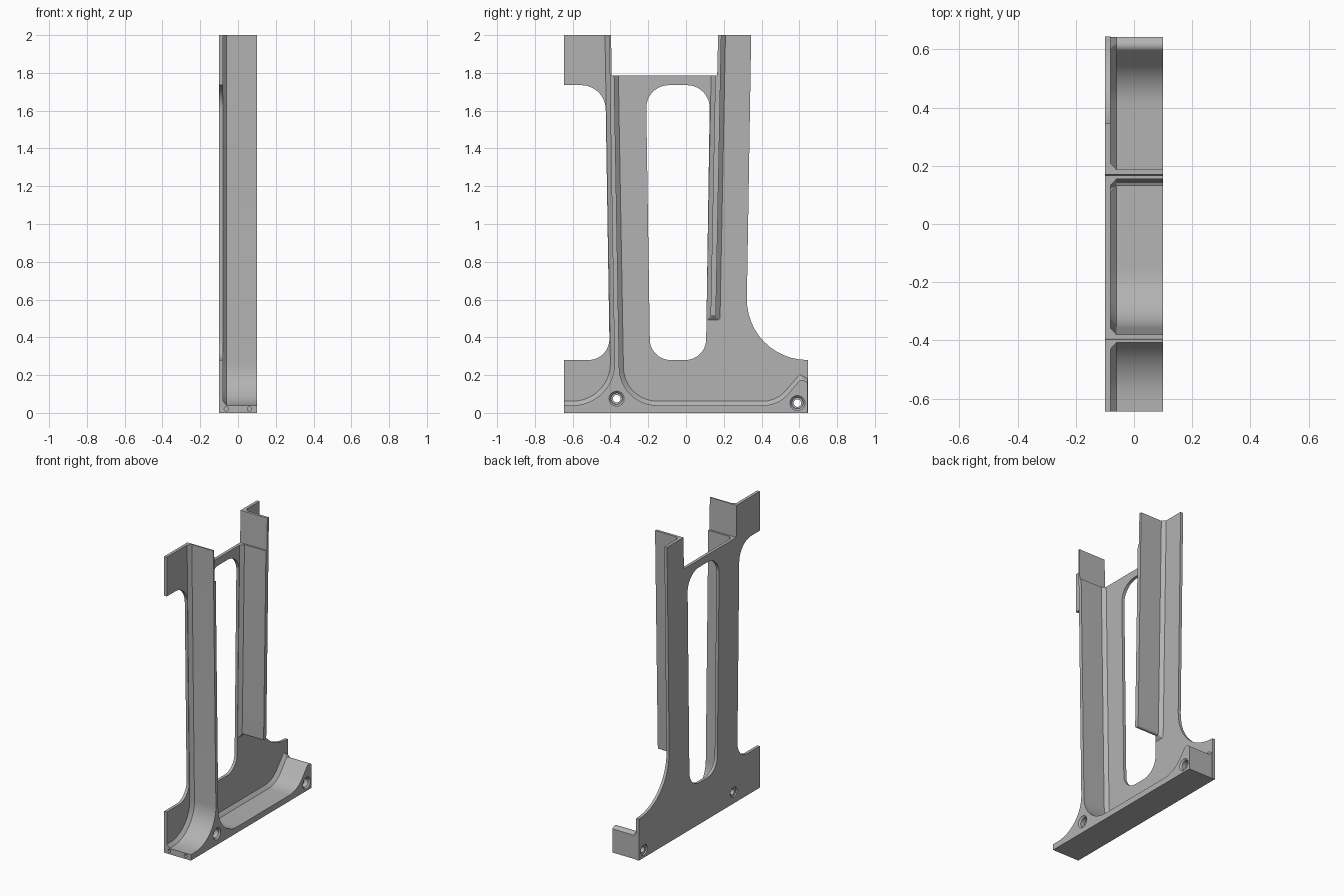
import bpy, bmesh, math
from mathutils import Vector

cube = bpy.data.objects.get("Cube")
if cube:
    bpy.data.objects.remove(cube, do_unlink=True)

grey = bpy.data.materials.new("plain grey")
grey.use_nodes = True
colour = (0.45, 0.45, 0.45, 1)
grey.diffuse_color = colour
grey.node_tree.nodes["Principled BSDF"].inputs["Base Color"].default_value = colour

BACK, SKIN, NECK, FACE = -0.1, -0.08, -0.06, 0.1
STEPS = 12


def rounded(corners):
    """Turn (y, z, radius) corners into an outline with true arcs."""
    pts = []
    for i, (y, z, r) in enumerate(corners):
        c = Vector((0, y, z))
        if not r:
            pts.append(c)
            continue
        a = (Vector((0, *corners[i - 1][:2])) - c).normalized()
        b = (Vector((0, *corners[(i + 1) % len(corners)][:2])) - c).normalized()
        half = a.angle(b) / 2
        centre = c + (a + b).normalized() * r / math.sin(half)
        reach = r / math.tan(half)
        start, end = (c + a * reach - centre).normalized(), (c + b * reach - centre).normalized()
        pts += [centre + start.slerp(end, k / STEPS) * r for k in range(STEPS + 1)]
    return pts


def loft(name, sections):
    """Skin a solid through (x, outline) sections."""
    bm = bmesh.new()
    rings = [[bm.verts.new((x, p.y, p.z)) for p in pts] for x, pts in sections]
    for low, high in zip(rings, rings[1:]):
        for i in range(len(low)):
            bm.faces.new((low[i - 1], low[i], high[i], high[i - 1]))
    bm.faces.new(rings[0])
    bm.faces.new(rings[-1])
    bmesh.ops.recalc_face_normals(bm, faces=bm.faces)
    mesh = bpy.data.meshes.new(name)
    bm.to_mesh(mesh)
    bm.free()
    mesh.materials.append(grey)
    obj = bpy.data.objects.new(name, mesh)
    bpy.context.collection.objects.link(obj)
    return obj


def flanged(name, corners):
    """Rib whose (y, z, radius, dy, dz) corners flare out to a chamfered foot."""
    top = rounded([c[:3] for c in corners])
    foot = rounded([(y + dy, z + dz, max(r - 0.02, 0.008) if r else 0) for y, z, r, dy, dz in corners])
    return loft(name, [(SKIN, foot), (NECK, top), (FACE, top)])


def circle(y, z, r):
    return [Vector((0, y + r * math.cos(a), z + r * math.sin(a)))
            for a in (math.tau * k / 32 for k in range(32))]


def select_only(obj):
    bpy.ops.object.select_all(action='DESELECT')
    obj.select_set(True)
    bpy.context.view_layer.objects.active = obj


def cut(obj, cutters):
    select_only(obj)
    for cutter in cutters:
        cutter.hide_render = True
        mod = obj.modifiers.new("cut", 'BOOLEAN')
        mod.operation, mod.solver, mod.object = 'DIFFERENCE', 'EXACT', cutter
        bpy.ops.object.modifier_apply(modifier=mod.name)


# Thin back plate
plate_outline = rounded([
    (-0.645, 0, 0), (0.645, 0, 0), (0.645, 0.28, 0), (0.317, 0.28, 0.32),
    (0.345, 2, 0), (0.17, 2, 0), (0.165, 1.785, 0), (-0.393, 1.785, 0),
    (-0.397, 2, 0), (-0.645, 2, 0), (-0.645, 1.735, 0),
    (-0.427, 1.735, 0.13), (-0.404, 0.28, 0.11), (-0.645, 0.28, 0)])
plate = loft("back_plate", [(BACK, plate_outline), (SKIN, plate_outline)])

# Solid base with the long rib rising from it
f = 0.022
base = flanged("base_and_long_rib", [
    (-0.645, 0, 0, 0, 0), (0.642, 0, 0, 0, 0), (0.642, 0.16, 0, 0, f),
    (0.61, 0.182, 0.025, -0.008, f), (0.49, 0.04, 0.18, -0.01, f),
    (-0.35, 0.04, 0.2, f, f), (-0.38, 1.785, 0, f, 0),
    (-0.393, 1.785, 0, 0, 0), (-0.397, 2, 0, 0, 0),
    (-0.407, 2, 0, -f, 0), (-0.375, 0.04, 0.22, -f, f), (-0.645, 0.04, 0, 0, f)])

# Short rib beside the window
short_rib = flanged("short_rib", [
    (0.155, 1.785, 0, -f, 0), (0.13, 0.513, 0.01, -f, -f),
    (0.158, 0.513, 0.01, f, -f), (0.187, 2, 0, f, 0),
    (0.17, 2, 0, 0, 0), (0.165, 1.785, 0, 0, 0)])

# Window opening
window_outline = rounded([(-0.19, 0.28, 0.11), (0.105, 0.28, 0.11),
                          (0.127, 1.735, 0.12), (-0.212, 1.735, 0.12)])
window = loft("window_cutter", [(BACK - 0.05, window_outline), (NECK - 0.01, window_outline)])

# Stepped bolt holes
bolt_steps = [(-0.12, 0.035), (-0.09, 0.035), (-0.09, 0.02), (0.06, 0.02),
              (0.06, 0.03), (0.09, 0.03), (FACE, 0.04), (0.12, 0.04)]
bolts = [loft("bolt_cutter", [(x, circle(y, z, r)) for x, r in bolt_steps])
         for y, z in ((-0.367, 0.075), (0.59, 0.052))]

# Small blind pin holes in the front end
pins = []
for x in (-0.062, 0.06):
    pin = loft("pin_cutter", [(-0.05, circle(0, 0, 0.011)), (0.05, circle(0, 0, 0.011))])
    pin.rotation_euler.z = math.pi / 2
    pin.location = (x, -0.645, 0.021)
    pins.append(pin)
bpy.context.view_layer.update()

cut(plate, [window] + bolts)
cut(base, bolts + pins)
for cutter in [window] + bolts + pins:
    bpy.data.objects.remove(cutter, do_unlink=True)

for part in (plate, base, short_rib):
    select_only(part)
    bpy.ops.object.shade_smooth_by_angle(angle=math.radians(25))
